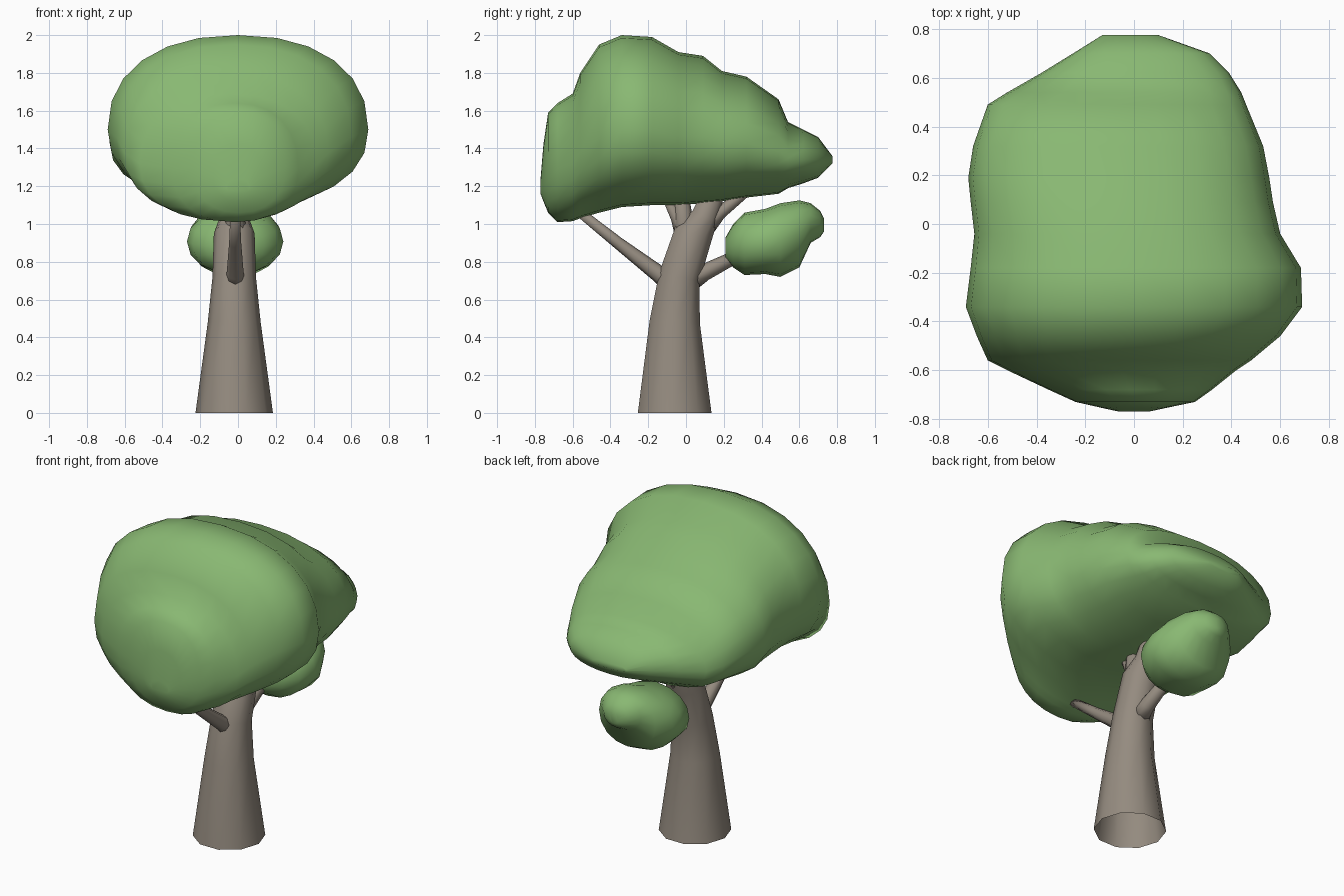
import bpy, bmesh, math
from mathutils import Vector

if "Cube" in bpy.data.objects:
    bpy.data.objects.remove(bpy.data.objects["Cube"])


def material(name, rgb):
    m = bpy.data.materials.new(name)
    m.diffuse_color = (*rgb, 1)
    m.use_nodes = True
    m.node_tree.nodes["Principled BSDF"].inputs["Base Color"].default_value = m.diffuse_color
    return m


LEAF = material("leaf green", (0.25, 0.48, 0.17))
BARK = material("bark brown", (0.30, 0.26, 0.215))


def skin(name, rings, mat, cap_start=True):
    """Bridge equal-sized rings of points into one smooth surface."""
    bm = bmesh.new()
    loops = [[bm.verts.new(p) for p in ring] for ring in rings]
    n = len(loops[0])
    for a, b in zip(loops, loops[1:]):
        for i in range(n):
            j = (i + 1) % n
            bm.faces.new((a[i], a[j], b[j], b[i]))
    if cap_start:
        bm.faces.new(loops[0][::-1])
    bm.faces.new(loops[-1])
    bmesh.ops.recalc_face_normals(bm, faces=bm.faces)
    for f in bm.faces:
        f.smooth = True
    me = bpy.data.meshes.new(name)
    bm.to_mesh(me)
    bm.free()
    me.materials.append(mat)
    ob = bpy.data.objects.new(name, me)
    bpy.context.collection.objects.link(ob)
    return ob


def foliage(name, sections, sides, power=2.25, waist=0.45):
    """Rounded cross-sections along y: (y, left, right, top, bottom)."""
    rings = []
    for y, left, right, top, bot in sections:
        cx, w = (left + right) / 2, (right - left) / 2
        mid = bot + waist * (top - bot)
        ring = []
        for i in range(sides):
            a = 2 * math.pi * i / sides
            c, s = math.cos(a), math.sin(a)
            x = cx + w * math.copysign(abs(c) ** (2 / power), c)
            h = (top - mid) if s > 0 else (mid - bot)
            z = mid + h * math.copysign(abs(s) ** (2 / power), s)
            ring.append((x, y, z))
        rings.append(ring)
    return skin(name, rings, LEAF)


def limb(name, path, sides, x=-0.015, cap_start=True):
    """Tapered tube in the yz plane: (y, z, radius)."""
    pts = [Vector((x, y, z)) for y, z, r in path]
    rings = []
    for k, p in enumerate(pts):
        t = (pts[min(k + 1, len(pts) - 1)] - pts[max(k - 1, 0)]).normalized()
        u = Vector((1, 0, 0))
        v = t.cross(u)
        r = path[k][2]
        rings.append([p + r * (math.cos(a) * u + math.sin(a) * v)
                      for a in (2 * math.pi * i / sides for i in range(sides))])
    return skin(name, rings, BARK, cap_start)


# Large canopy, front to back
foliage("canopy", [
    (-0.77, -0.06, 0.06, 1.24, 1.16),
    (-0.755, -0.13, 0.13, 1.42, 1.12),
    (-0.73, -0.24, 0.25, 1.59, 1.06),
    (-0.68, -0.35, 0.32, 1.64, 1.01),
    (-0.60, -0.52, 0.42, 1.69, 1.015),
    (-0.56, -0.60, 0.48, 1.80, 1.03),
    (-0.46, -0.645, 0.60, 1.95, 1.06),
    (-0.34, -0.69, 0.69, 2.00, 1.09),
    (-0.18, -0.67, 0.685, 1.99, 1.10),
    (-0.04, -0.655, 0.60, 1.91, 1.10),
    (0.09, -0.67, 0.57, 1.89, 1.11),
    (0.19, -0.68, 0.555, 1.81, 1.12),
    (0.32, -0.66, 0.53, 1.78, 1.14),
    (0.49, -0.60, 0.46, 1.66, 1.16),
    (0.54, -0.52, 0.44, 1.54, 1.19),
    (0.62, -0.38, 0.39, 1.50, 1.215),
    (0.70, -0.25, 0.31, 1.46, 1.245),
    (0.775, -0.13, 0.10, 1.36, 1.32),
], 24)

# Small low leaf clump at the back
foliage("small_leaf_clump", [
    (0.21, -0.09, 0.06, 0.93, 0.82),
    (0.25, -0.17, 0.14, 1.00, 0.77),
    (0.31, -0.24, 0.21, 1.06, 0.73),
    (0.42, -0.27, 0.24, 1.08, 0.735),
    (0.50, -0.26, 0.23, 1.11, 0.72),
    (0.60, -0.21, 0.18, 1.125, 0.77),
    (0.66, -0.15, 0.12, 1.11, 0.90),
    (0.71, -0.10, 0.07, 1.07, 0.93),
    (0.73, -0.04, 0.01, 1.03, 0.96),
], 16, 2.1, 0.5)

# Trunk, open underneath, bending back into the main limb
limb("trunk", [(-0.06, 0, 0.205), (-0.06, 0.48, 0.14), (-0.035, 0.72, 0.115),
               (0.04, 0.95, 0.108), (0.10, 1.04, 0.075), (0.18, 1.25, 0.05)],
     10, -0.02, False)

# Branches reaching into the leaves
BRANCHES = {
    "front_branch": [(-0.05, 0.66, 0.06), (-0.15, 0.74, 0.045),
                     (-0.36, 0.90, 0.032), (-0.56, 1.06, 0.025)],
    "back_branch": [(0.02, 0.70, 0.06), (0.10, 0.745, 0.045), (0.33, 0.86, 0.03)],
    "upper_branch": [(0.01, 0.86, 0.08), (-0.015, 1.03, 0.05), (-0.03, 1.22, 0.035)],
    "upper_front_branch": [(-0.01, 0.94, 0.05), (-0.05, 1.03, 0.03), (-0.12, 1.18, 0.022)],
    "upper_back_branch": [(0.09, 0.96, 0.05), (0.18, 1.06, 0.035), (0.38, 1.22, 0.022)],
}
for name, path in BRANCHES.items():
    limb(name, path, 8)
